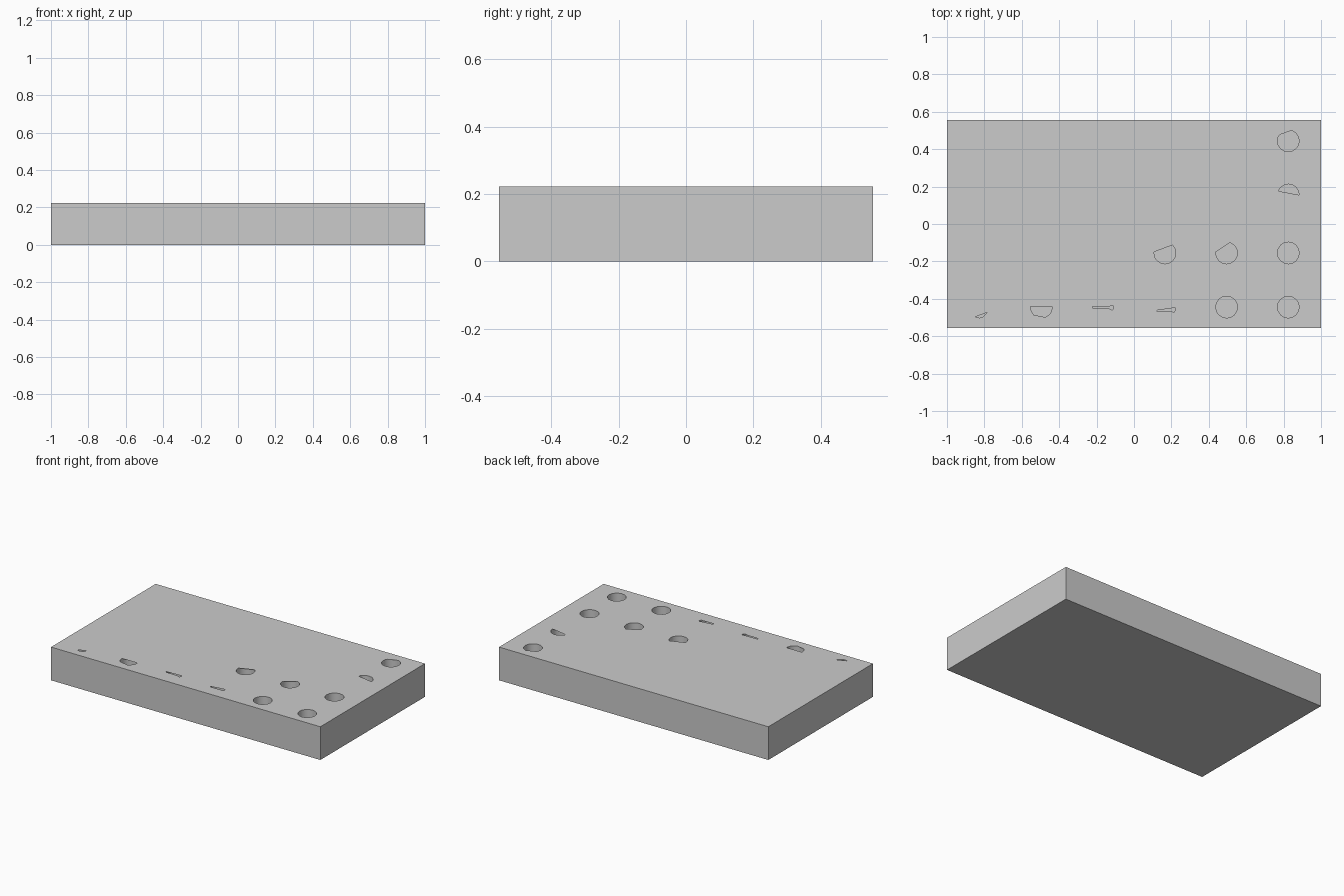
import bpy, bmesh
from math import cos, sin, tau

if "Cube" in bpy.data.objects:
    bpy.data.objects.remove(bpy.data.objects["Cube"])

L, W, H = 1.0, 0.555, 0.223      # half length, half width, height
R, DEPTH, SIDES = 0.058, 0.16, 16
COLS = [-0.825 + 0.33 * i for i in range(6)]
ROWS = [-0.4445, -0.155, 0.155, 0.4445]
CIRCLE = [(cos(tau * i / SIDES), sin(tau * i / SIDES)) for i in range(SIDES)]


def clip(poly, p, q):
    """Keep the part of a polygon left of the line p to q."""
    def side(a):
        return (q[0] - p[0]) * (a[1] - p[1]) - (q[1] - p[1]) * (a[0] - p[0])
    out = []
    for i, a in enumerate(poly):
        b = poly[(i + 1) % len(poly)]
        sa, sb = side(a), side(b)
        if sa >= 0:
            out.append(a)
        if sa * sb < 0:
            t = sa / (sa - sb)
            out.append((a[0] + t * (b[0] - a[0]), a[1] + t * (b[1] - a[1])))
    return out


def make_object(name, bm):
    mesh = bpy.data.meshes.new(name)
    bm.to_mesh(mesh)
    bm.free()
    obj = bpy.data.objects.new(name, mesh)
    bpy.context.collection.objects.link(obj)
    return obj


# Openings by (column, row), in hole radii around each hole centre
openings = {
    (5, 0): CIRCLE, (4, 0): CIRCLE, (5, 1): CIRCLE,
    (5, 3): clip(CIRCLE, (.32, .97), (-.79, .56)),
    (5, 2): clip(CIRCLE, (-.93, .37), (1.0, 0)),
    (3, 1): clip(CIRCLE, (.74, .74), (-1.02, .09)),
    (4, 1): clip(CIRCLE, (.28, .93), (-1.0, .09)),
    (1, 0): clip(clip(CIRCLE, (1, .05), (-1, .05)), (-.55, -.75), (.45, -.95)),
    (0, 0): [(-.42, -.9), (0, -.99), (.3, -.9), (.72, -.48)],
    (2, 0): [(-.99, .04), (-.99, -.08), (.5, -.12), (.85, -.27), (.98, -.08), (.95, .12), (.6, .08)],
    (3, 0): [(-.75, -.3), (-.7, -.42), (.6, -.4), (.88, -.46), (.95, -.2), (.95, -.05), (.65, -.1)],
}

# Block body: sides and base, with the pierced deck on top
bm = bmesh.new()
corners = [(-L, -W), (L, -W), (L, W), (-L, W)]
low = [bm.verts.new((x, y, 0)) for x, y in corners]
top = [bm.verts.new((x, y, H)) for x, y in corners]
bm.faces.new(low[::-1])
for i in range(4):
    j = (i + 1) % 4
    bm.faces.new((low[i], low[j], top[j], top[i]))
loops = [top]
for (c, r), pts in openings.items():
    loops.append([bm.verts.new((COLS[c] + R * x, ROWS[r] + R * y, H)) for x, y in pts])
edges = []
for loop in loops:
    for i, v in enumerate(loop):
        w = loop[(i + 1) % len(loop)]
        edges.append(bm.edges.get((v, w)) or bm.edges.new((v, w)))
fill = bmesh.ops.triangle_fill(bm, use_beauty=True, use_dissolve=False,
                               edges=edges, normal=(0, 0, 1))
for f in fill["geom"]:
    if isinstance(f, bmesh.types.BMFace):
        f.normal_update()
        if f.normal.z < 0:
            f.normal_flip()
make_object("rack_block", bm)

# Round pockets beneath the deck, facing inward
bm = bmesh.new()
for cx in COLS:
    for cy in ROWS:
        rim, base = [[bm.verts.new((cx + R * x, cy + R * y, z)) for x, y in CIRCLE]
                     for z in (H, H - DEPTH)]
        bm.faces.new(base)
        for i in range(SIDES):
            j = (i + 1) % SIDES
            bm.faces.new((rim[i], rim[j], base[j], base[i]))
pockets = make_object("pockets", bm)
bpy.context.view_layer.objects.active = pockets
pockets.select_set(True)
bpy.ops.object.shade_smooth_by_angle()
